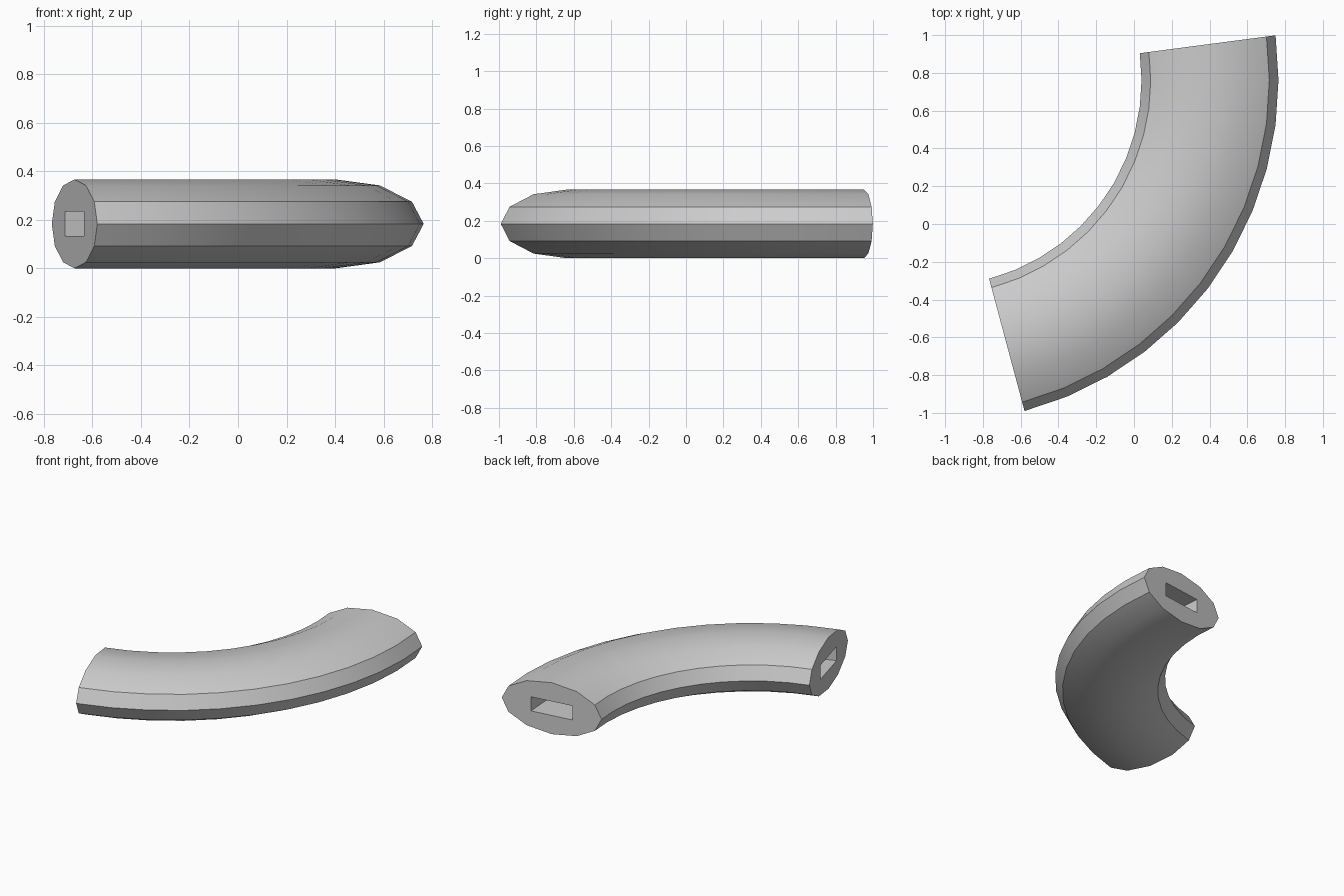
import bpy
import bmesh
from math import cos, sin, radians, tau
from mathutils import Matrix, Vector

cube = bpy.data.objects.get("Cube")
if cube:
    bpy.data.objects.remove(cube, do_unlink=True)

# Sweep: bend centre, centreline radius, start and end angles
CENTRE = Vector((-1.049, 0.762, 0.183))
RADIUS = 1.4515
START, END, STEPS = radians(-75), radians(7.5), 11

# Cross-sections as (radial, vertical) offsets
oval = [(0.3625 * cos(tau * i / 12), 0.183 * sin(tau * i / 12)) for i in range(12)]
slot = [(0.15, 0.05), (-0.15, 0.05), (-0.15, -0.05), (0.15, -0.05)]


def sweep(bm, section):
    """Sweep a closed section around the bend; return its two end loops of edges."""
    rings = []
    for s in range(STEPS + 1):
        turn = Matrix.Rotation(START + (END - START) * s / STEPS, 3, "Z")
        rings.append([bm.verts.new(CENTRE + turn @ Vector((RADIUS + r, 0, z)))
                      for r, z in section])
    n = len(section)
    for a, b in zip(rings, rings[1:]):
        for i in range(n):
            j = (i + 1) % n
            bm.faces.new((a[i], a[j], b[j], b[i]))
    return [[bm.edges.get((ring[i], ring[(i + 1) % n])) for i in range(n)]
            for ring in (rings[0], rings[-1])]


# Curved tube with a rectangular passage through it
bm = bmesh.new()
outer_ends = sweep(bm, oval)
inner_ends = sweep(bm, slot)

# Flat end caps around the passage
for outer, inner in zip(outer_ends, inner_ends):
    bmesh.ops.triangle_fill(bm, edges=outer + inner, use_beauty=True)
bmesh.ops.recalc_face_normals(bm, faces=bm.faces[:])

mesh = bpy.data.meshes.new("curved_tube")
bm.to_mesh(mesh)
bm.free()
tube = bpy.data.objects.new("curved_tube", mesh)
bpy.context.collection.objects.link(tube)

# Plain grey material
grey = bpy.data.materials.new("light_grey")
grey.use_nodes = True
grey.diffuse_color = (0.6, 0.6, 0.6, 1)
grey.node_tree.nodes["Principled BSDF"].inputs["Base Color"].default_value = (0.6, 0.6, 0.6, 1)
mesh.materials.append(grey)

# Smooth along the bend, crisp on the side ridges and rims
bpy.ops.object.select_all(action="DESELECT")
tube.select_set(True)
bpy.context.view_layer.objects.active = tube
bpy.ops.object.shade_smooth_by_angle(angle=radians(30))
